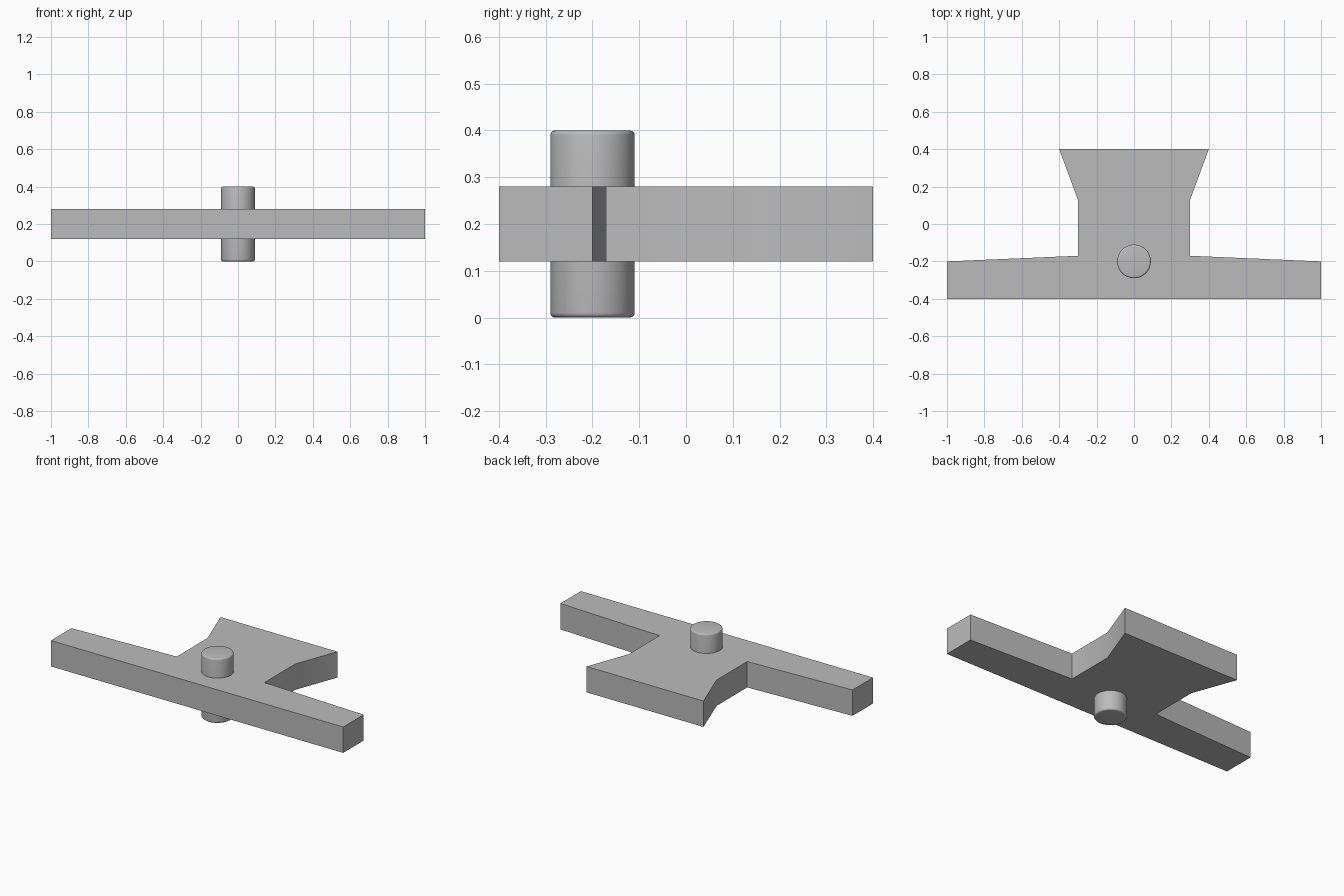
import bpy
import bmesh
import math

cube = bpy.data.objects.get("Cube")
if cube:
    bpy.data.objects.remove(cube, do_unlink=True)

# One plain grey for everything
grey = bpy.data.materials.new("plain_grey")
grey.use_nodes = True
colour = (0.5, 0.5, 0.5, 1)
grey.diffuse_color = colour
grey.node_tree.nodes["Principled BSDF"].inputs["Base Color"].default_value = colour


def finish(name, bm):
    bmesh.ops.recalc_face_normals(bm, faces=bm.faces[:])
    mesh = bpy.data.meshes.new(name)
    bm.to_mesh(mesh)
    bm.free()
    mesh.materials.append(grey)
    obj = bpy.data.objects.new(name, mesh)
    bpy.context.collection.objects.link(obj)
    bpy.ops.object.select_all(action="DESELECT")
    obj.select_set(True)
    bpy.context.view_layer.objects.active = obj
    bpy.ops.object.shade_smooth_by_angle(angle=math.radians(30))
    return obj


# Flat plate: crossbar with a waisted, flared tail, mirrored outline
BOTTOM, TOP = 0.12, 0.28
half = [(1, -0.395), (1, -0.2), (0.3, -0.17), (0.3, 0.13), (0.4, 0.4)]
half[0] = (1, -0.4)
outline = half + [(-x, y) for x, y in reversed(half)]
bm = bmesh.new()
face = bm.faces.new([bm.verts.new((x, y, BOTTOM)) for x, y in outline])
raised = bmesh.ops.extrude_face_region(bm, geom=[face])["geom"]
bmesh.ops.translate(bm, vec=(0, 0, TOP - BOTTOM),
                    verts=[v for v in raised if isinstance(v, bmesh.types.BMVert)])
finish("crossbar_plate", bm)

# Round pivot pin through the plate, with softened rims
bm = bmesh.new()
bmesh.ops.create_cone(bm, cap_ends=True, segments=64, radius1=0.09,
                      radius2=0.09, depth=0.4)
bmesh.ops.translate(bm, vec=(0, -0.2, 0.2), verts=bm.verts[:])
rims = [e for e in bm.edges if abs(e.verts[0].co.z - e.verts[1].co.z) < 0.001]
bmesh.ops.bevel(bm, geom=rims, offset=0.01, segments=4, profile=0.5,
                affect="EDGES")
finish("pivot_pin", bm)
